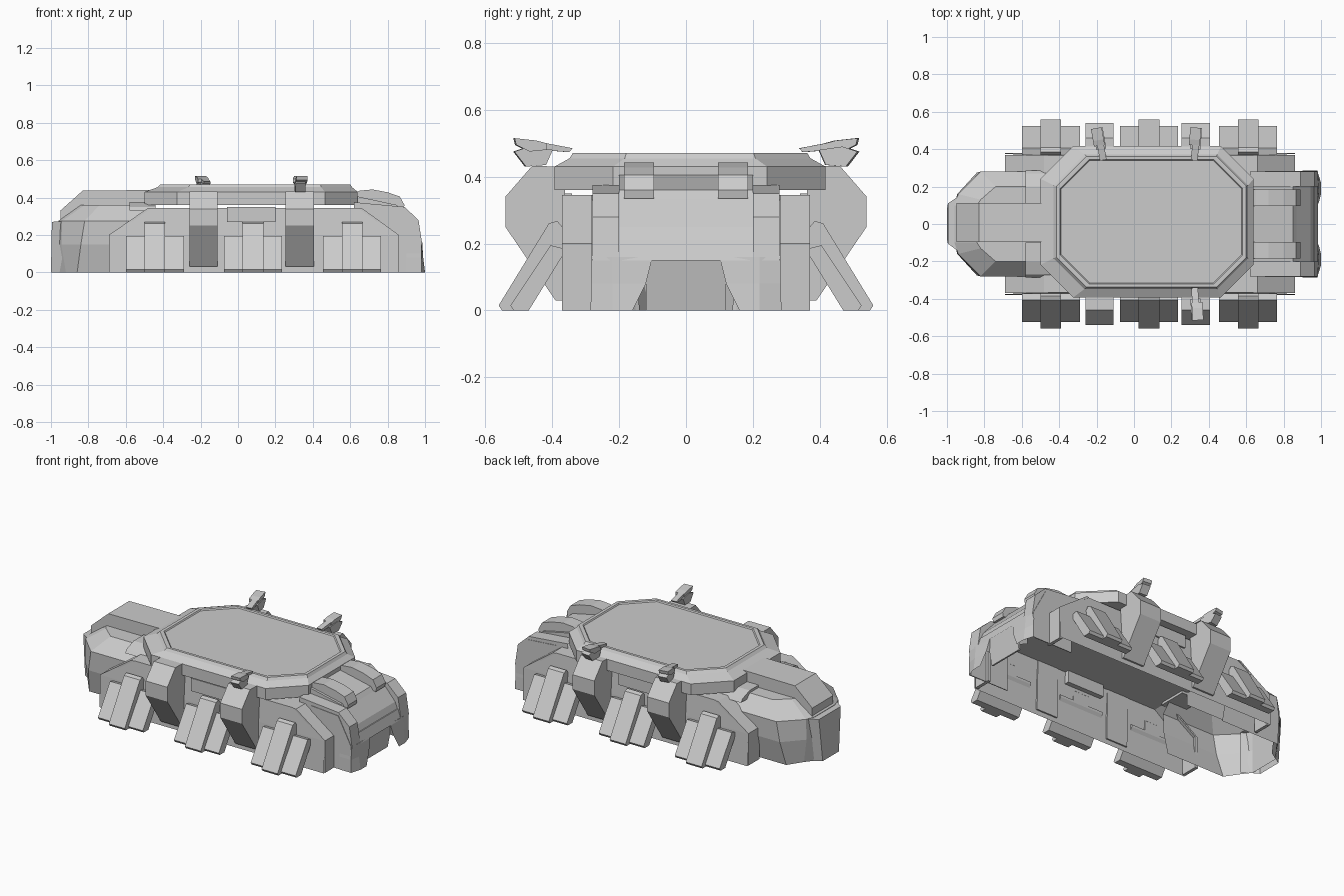
import bpy, bmesh
from math import radians
from mathutils import Matrix


def finish(name, bm, mirror=False, drop=None):
    bmesh.ops.recalc_face_normals(bm, faces=bm.faces)
    if drop:
        bad = [f for f in bm.faces if drop(f)]
        bmesh.ops.delete(bm, geom=bad, context='FACES')
    me = bpy.data.meshes.new(name)
    bm.to_mesh(me)
    bm.free()
    ob = bpy.data.objects.new(name, me)
    bpy.context.collection.objects.link(ob)
    if mirror:
        m = ob.modifiers.new("mirror", 'MIRROR')
        m.use_axis = (False, True, False)
    return ob


def loft(name, loops, mirror=False, drop=None):
    """Closed skin through loops of equal point count; drop(face) removes hidden faces."""
    bm = bmesh.new()
    rings = [[bm.verts.new(p) for p in lp] for lp in loops]
    n = len(rings[0])
    for a, b in zip(rings, rings[1:]):
        for i in range(n):
            j = (i + 1) % n
            bm.faces.new((a[i], a[j], b[j], b[i]))
    bm.faces.new(rings[0])
    bm.faces.new(rings[-1])
    bm.normal_update()
    return finish(name, bm, mirror, drop)


def along_x(name, yz, x0, x1, mirror=False, drop=None):
    return loft(name, [[(x, y, z) for y, z in yz] for x in (x0, x1)], mirror, drop)


def along_y(name, xz, y0, y1, mirror=False, drop=None):
    return loft(name, [[(x, y, z) for x, z in xz] for y in (y0, y1)], mirror, drop)


def below(f):
    return f.normal.z < -0.3


def below_or_forward(f):
    return f.normal.z < -0.3 or f.normal.x > 0.7


def below_or_back(f):
    return f.normal.z < -0.3 or f.normal.x < -0.7


def rect(x0, x1, hy, z):
    return [(x0, -hy, z), (x1, -hy, z), (x1, hy, z), (x0, hy, z)]


def octagon(x0, x1, hy, cut, z, cy=0.012):
    h = [(x0, hy - cut), (x0 + cut, hy), (x1 - cut, hy), (x1, hy - cut)]
    return [(x, cy + y, z) for x, y in h] + [(x, cy - y, z) for x, y in reversed(h)]


# Hollow hull, open underneath, with end plates outside the nose and rear pods
loft("hull", [rect(-0.69, 0.86, 0.38, 0.0), rect(-0.69, 0.86, 0.375, 0.2),
              rect(-0.48, 0.66, 0.365, 0.345)],
     drop=lambda f: below(f) or abs(f.normal.x) > 0.4)
along_y("rear_end_plate", [(-0.69, 0), (-0.69, 0.2), (-0.48, 0.345), (-0.46, 0.345), (-0.67, 0.2),
                           (-0.67, 0)], 0.26, 0.37, True)
along_y("nose_end_plate", [(0.86, 0), (0.86, 0.2), (0.66, 0.345), (0.64, 0.345), (0.84, 0.2),
                           (0.84, 0)], 0.26, 0.37, True)
along_x("side_hatch", [(0.34, 0.27), (0.38, 0.27), (0.38, 0.35), (0.34, 0.35)], -0.06, 0.2, True)

# Eight-sided top deck with chamfer and raised rim
loft("top_deck", [
    octagon(-0.50, 0.64, 0.405, 0.175, 0.36),
    octagon(-0.50, 0.64, 0.405, 0.175, 0.43),
    octagon(-0.43, 0.61, 0.36, 0.165, 0.455),
    octagon(-0.415, 0.60, 0.35, 0.16, 0.471),
    octagon(-0.395, 0.58, 0.333, 0.155, 0.471),
    octagon(-0.39, 0.575, 0.328, 0.153, 0.464)])

# Nose end (+x): sloped panel between cheeks, bumper, curved feet, twin ridges
along_y("nose_panel", [(0.62, 0.30), (0.975, 0.15), (0.965, 0.2), (0.945, 0.25), (0.87, 0.335),
                       (0.85, 0.36), (0.62, 0.41)], -0.2, 0.2, drop=below_or_back)
along_y("nose_cheek", [(0.62, 0.30), (0.985, 0.15), (0.965, 0.28), (0.89, 0.35),
                       (0.62, 0.375)], 0.2, 0.28, True, below_or_back)
along_y("nose_bumper", [(0.93, 0.13), (0.985, 0.15), (0.965, 0.21), (0.93, 0.22)], -0.28, 0.28,
        drop=below_or_back)
along_y("nose_side", [(0.7, 0.0), (0.97, 0.0), (0.98, 0.16), (0.89, 0.33), (0.7, 0.345)], 0.278, 0.283, True)
along_y("nose_recess", [(0.94, 0.0), (0.95, 0.0), (0.98, 0.16), (0.96, 0.16)], -0.12, 0.12)
loft("nose_foot", [
    [(0.9, 0.17, 0), (1.0, 0.16, 0), (1.0, 0.22, 0), (0.98, 0.285, 0), (0.9, 0.285, 0)],
    [(0.9, 0.12, 0.08), (0.99, 0.12, 0.08), (0.99, 0.22, 0.08), (0.98, 0.284, 0.08), (0.9, 0.284, 0.08)],
    [(0.9, 0.10, 0.16), (0.98, 0.10, 0.16), (0.985, 0.22, 0.16), (0.98, 0.28, 0.16), (0.9, 0.28, 0.16)]],
    True, below_or_back)
along_y("nose_ridge", [(0.62, 0.36), (0.885, 0.335), (0.89, 0.36), (0.865, 0.405), (0.80, 0.428),
                       (0.72, 0.443), (0.65, 0.437), (0.62, 0.42)], 0.095, 0.185, True)


# Rear end (-x): faceted pod from stacked outlines, blunt tip and raised spine
def pod(tip, tip_y, mid, mid_y, wide, hy, z, front=-0.45):
    h = [(tip, tip_y), (mid, mid_y), (wide, hy), (front, hy)]
    return [(x, y, z) for x, y in h] + [(x, -y, z) for x, y in reversed(h)]


loft("rear_pod", [
    pod(-0.96, 0.10, -0.92, 0.15, -0.86, 0.24, 0.0),
    pod(-0.96, 0.10, -0.945, 0.16, -0.84, 0.275, 0.15),
    pod(-0.96, 0.10, -0.94, 0.16, -0.82, 0.28, 0.275),
    pod(-0.84, 0.10, -0.82, 0.13, -0.74, 0.20, 0.36)], drop=below_or_forward)
loft("rear_tip", [
    [(-1.0, -0.08, 0), (-0.9, -0.14, 0), (-0.9, 0.14, 0), (-1.0, 0.08, 0)],
    [(-0.995, -0.105, 0.27), (-0.92, -0.16, 0.275), (-0.92, 0.16, 0.275), (-0.995, 0.11, 0.27)]],
    drop=below_or_forward)
along_y("rear_spine", [(-0.95, 0.26), (-0.95, 0.33), (-0.83, 0.437), (-0.47, 0.44),
                       (-0.47, 0.26)], -0.095, 0.112, drop=below_or_forward)
along_x("rear_shoulder", [(0.1, 0.33), (0.285, 0.33), (0.27, 0.35), (0.2, 0.375), (0.1, 0.375)],
        -0.58, -0.44, True)

# Three splayed armour feet per side: wide pad plus raised centre rib
for i, x in enumerate((-0.445, 0.08, 0.61)):
    along_x(f"foot_pad_{i}", [(0.365, 0.185), (0.405, 0.195), (0.525, 0.015), (0.515, 0.0),
                              (0.47, 0.0), (0.365, 0.17)], x - 0.155, x + 0.155, True)
    along_x(f"foot_rib_{i}", [(0.37, 0.25), (0.385, 0.268), (0.41, 0.26), (0.56, 0.015), (0.55, 0.0),
                              (0.48, 0.0), (0.37, 0.18)], x - 0.055, x + 0.055, True)

# Large angular sponsons
for i, x in enumerate((-0.185, 0.33)):
    along_x(f"sponson_{i}", [(0.36, 0.43), (0.46, 0.432), (0.54, 0.34), (0.54, 0.25), (0.39, 0.03),
                             (0.37, 0.03)], x - 0.075, x + 0.075, True)

# Small turrets on three sponsons; profile points outward along +y
for i, (x, side, turn) in enumerate(((-0.18, 1, 10), (0.33, 1, -5), (0.33, -1, 4))):
    place = Matrix.Translation((x, side * 0.43, 0.43)) @ Matrix.Rotation(
        radians(turn + (180 if side < 0 else 0)), 4, 'Z')
    parts = [
        along_x(f"turret_mount_{i}", [(-0.01, 0.005), (0.05, 0.0), (0.085, 0.045), (0.04, 0.06),
                                      (-0.03, 0.05)], -0.027, 0.027),
        along_x(f"turret_head_{i}", [(-0.01, 0.05), (0.04, 0.045), (0.08, 0.065), (0.085, 0.085),
                                     (0.02, 0.078), (-0.01, 0.07)], -0.036, 0.022),
        along_x(f"turret_barrel_{i}", [(-0.08, 0.043), (0.0, 0.05), (0.0, 0.072), (-0.09, 0.055)],
                -0.018, 0.018)]
    for ob in parts:
        ob.data.transform(place)
